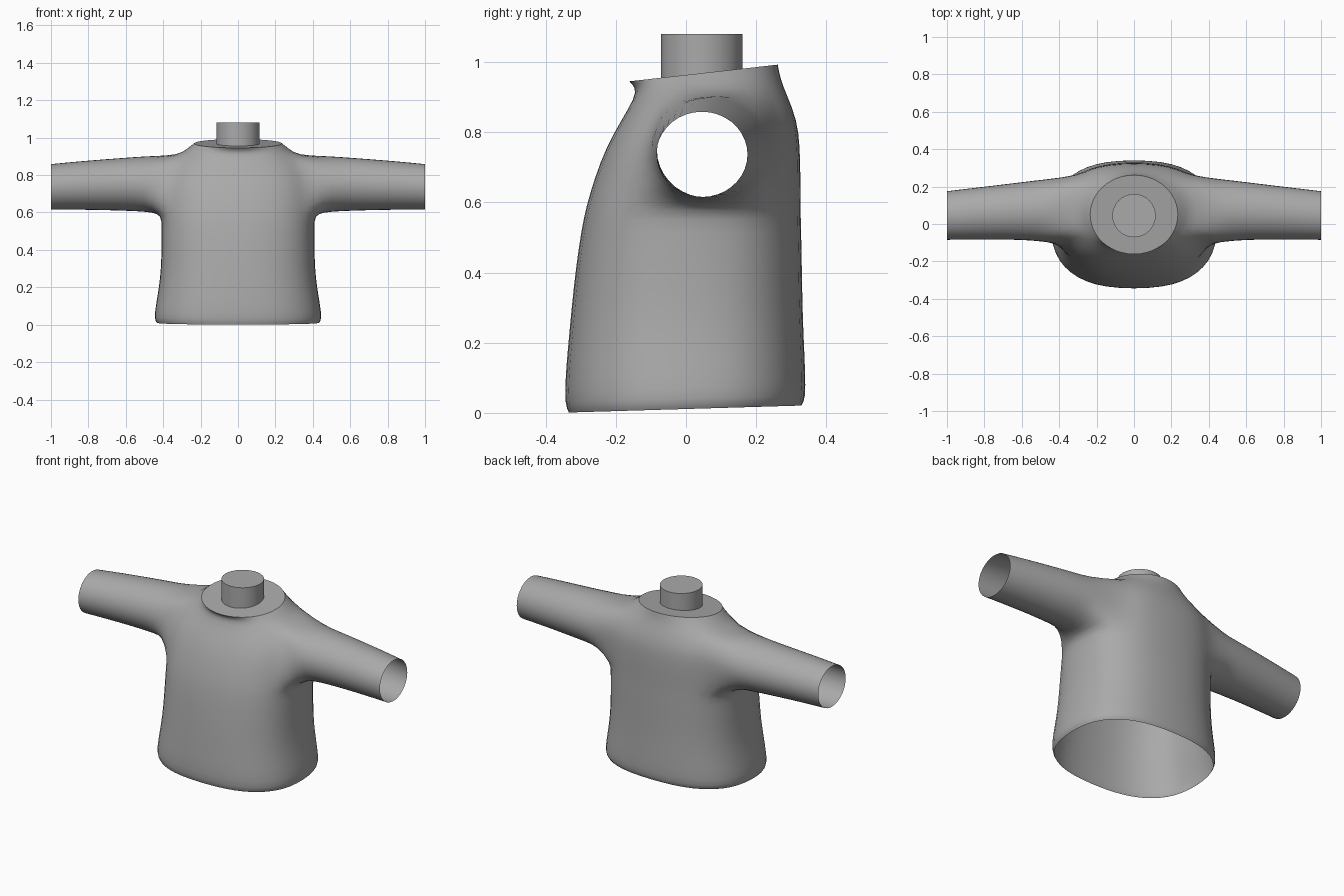
import bpy, bmesh, math

if "Cube" in bpy.data.objects:
    bpy.data.objects.remove(bpy.data.objects["Cube"])

N = 24                                   # columns around the torso
grey = bpy.data.materials.new("grey cloth")
grey.diffuse_color = (0.4, 0.4, 0.4, 1)
grey.use_nodes = True
grey.node_tree.nodes["Principled BSDF"].inputs["Base Color"].default_value = grey.diffuse_color

# torso rings: height, half width, front y, back y, rise towards the back
RINGS = [
    (.011, .438, -.337, .332, .010), (.030, .453, -.348, .344, .009),
    (.110, .442, -.347, .343, .006), (.200, .426, -.338, .339, 0),
    (.300, .415, -.329, .335, 0), (.420, .412, -.316, .333, 0),
    (.520, .412, -.301, .331, 0), (.585, .412, -.288, .329, 0),
    (.670, .410, -.263, .329, 0), (.760, .405, -.229, .327, 0),
    (.835, .385, -.186, .319, 0), (.905, .325, -.147, .288, .005),
    (.940, .275, -.146, .271, .012), (.969, .237, -.164, .264, .024)]
LOW, HIGH = 7, 11                        # rings below and above the armhole
FRONT, BACK = -2, 3                      # columns in front of and behind it

# sleeve rings: x, front y, back y, bottom z, top z
SLEEVE = [
    (.46, -.102, .243, .598, .905), (.54, -.090, .234, .605, .900),
    (.70, -.085, .214, .610, .888), (.85, -.086, .196, .613, .876),
    (1.0, -.087, .178, .613, .861)]


def power(v, p):
    return math.copysign(abs(v) ** p, v)


def finish(name, bm):
    bmesh.ops.recalc_face_normals(bm, faces=bm.faces)
    for f in bm.faces:
        f.smooth = True
    me = bpy.data.meshes.new(name)
    bm.to_mesh(me)
    bm.free()
    me.materials.append(grey)
    ob = bpy.data.objects.new(name, me)
    bpy.context.collection.objects.link(ob)
    return ob


def skin(bm, a, b):
    n = len(a)
    for i in range(n):
        bm.faces.new((a[i], a[(i + 1) % n], b[(i + 1) % n], b[i]))


# shirt body
bm = bmesh.new()
rings = []
for k, (z, hw, yf, yb, rise) in enumerate(RINGS):
    p = 0.8 if k <= 10 else (0.87, 0.95, 1.0)[k - 11]
    ring = []
    for j in range(N):
        t = 2 * math.pi * j / N
        c, s = power(math.cos(t), p), power(math.sin(t), p)
        ring.append(bm.verts.new((hw * c, (yf + yb) / 2 + (yb - yf) / 2 * s, z + rise * s)))
    rings.append(ring)

open_cols = set()
for j in range(FRONT, BACK):
    open_cols |= {j % N, (N // 2 - j - 1) % N}
for k in range(len(rings) - 1):
    for j in range(N):
        if LOW <= k < HIGH and j in open_cols:
            continue
        i = (j + 1) % N
        bm.faces.new((rings[k][j], rings[k][i], rings[k + 1][i], rings[k + 1][j]))

# flat closure of the collar, with a sharp rim
bm.faces.new(rings[-1])
crease = bm.edges.layers.float.new("crease_edge")
for j in range(N):
    e = bm.edges.get((rings[-1][j], rings[-1][(j + 1) % N]))
    e[crease] = 1.0
    e.smooth = False

# sleeves grown from the armholes
path = ([(LOW, j) for j in range(FRONT, BACK)] + [(k, BACK) for k in range(LOW, HIGH)]
        + [(HIGH, j) for j in range(BACK, FRONT, -1)] + [(k, FRONT) for k in range(HIGH, LOW, -1)])
for side in (1, -1):
    prev = [rings[k][(j if side > 0 else N // 2 - j) % N] for k, j in path]
    n = len(prev)
    for x, yf, yb, zb, zt in SLEEVE:
        ring = []
        for i in range(n):
            a = math.radians(-140) + 2 * math.pi * i / n
            ring.append(bm.verts.new((side * x, (yf + yb) / 2 + (yb - yf) / 2 * math.cos(a),
                                      (zb + zt) / 2 + (zt - zb) / 2 * math.sin(a))))
        skin(bm, prev, ring)
        prev = ring
for v in [v for v in bm.verts if not v.link_faces]:
    bm.verts.remove(v)                   # loose points inside the armholes
shirt = finish("shirt", bm)
sub = shirt.modifiers.new("soften", 'SUBSURF')
sub.levels = sub.render_levels = 1

# neck stub
bm = bmesh.new()
bmesh.ops.create_cone(bm, cap_ends=True, segments=32, radius1=.116, radius2=.116, depth=.16)
bmesh.ops.translate(bm, verts=bm.verts, vec=(0, .045, 1.0))
for e in bm.edges:
    if any(len(f.verts) > 4 for f in e.link_faces):
        e.smooth = False
finish("neck", bm)
